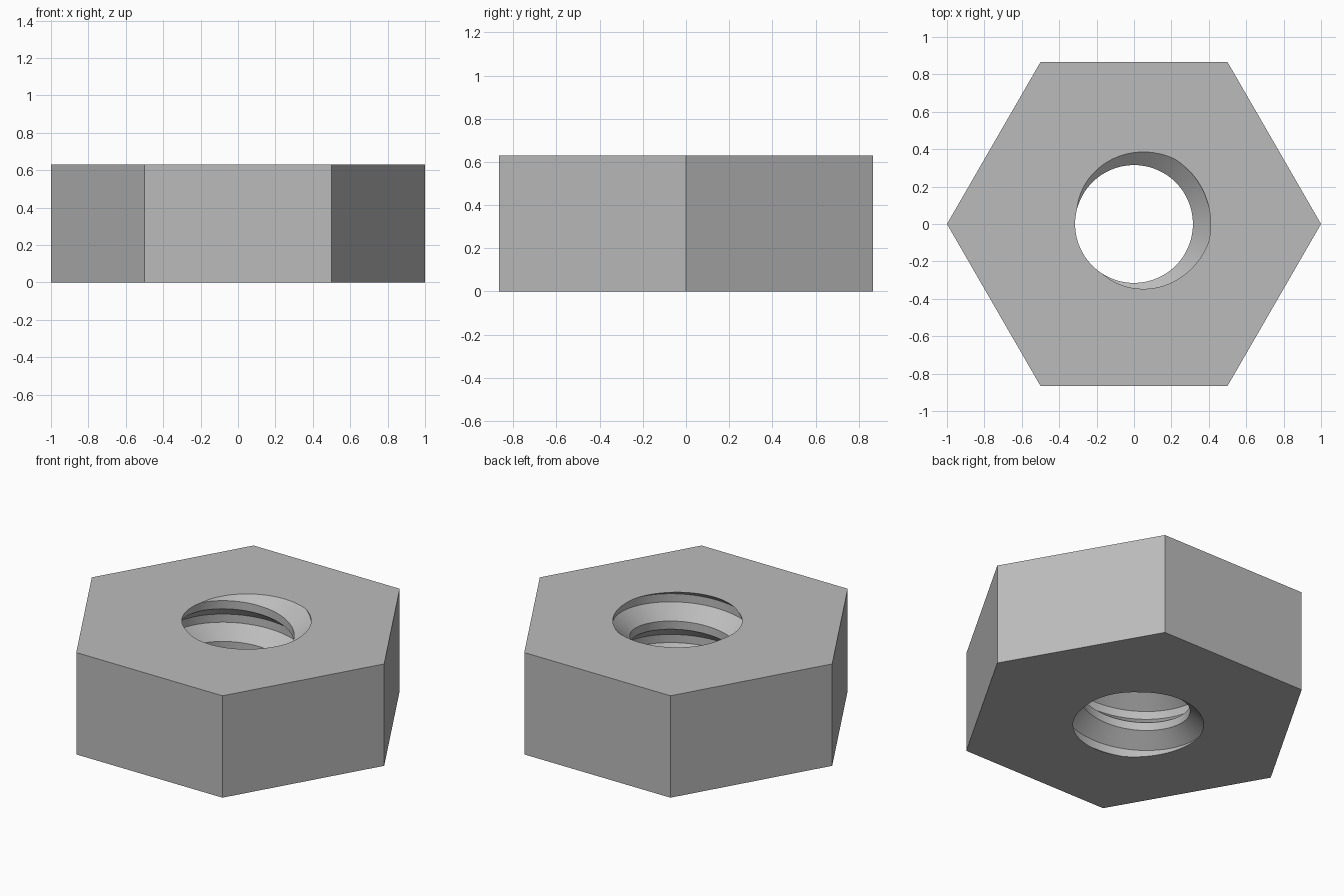
import bpy, bmesh
from math import cos, sin, pi, radians
from mathutils import Vector

cube = bpy.data.objects.get("Cube")
if cube:
    bpy.data.objects.remove(cube, do_unlink=True)

HEIGHT = 0.63
PITCH = HEIGHT / 2.5
ROOT, CREST = 0.41, 0.315      # groove and ridge radii of the thread
START = radians(22)            # direction of the groove at the top face
STEPS, TURNS = 96, 6

bm = bmesh.new()

# Helical thread: one pitch of trapezoid profile swept upward, overshooting both faces
profile = [(-0.1, ROOT), (0.1, ROOT), (0.4, CREST), (0.6, CREST), (0.9, ROOT)]
rows = []
for j in range(STEPS * TURNS + 1):
    turn = j / STEPS
    a = START + turn * 2 * pi
    base = HEIGHT + (turn - TURNS + 1) * PITCH
    rows.append([bm.verts.new((r * cos(a), r * sin(a), base + t * PITCH))
                 for t, r in profile])
for lower, upper in zip(rows, rows[1:]):
    for k in range(len(profile) - 1):
        bm.faces.new((lower[k], upper[k], upper[k + 1], lower[k + 1]))
bmesh.ops.remove_doubles(bm, verts=bm.verts[:], dist=1e-5)

# Trim the thread flush with the top and bottom faces
for z, direction in ((0, -1), (HEIGHT, 1)):
    bmesh.ops.bisect_plane(bm, geom=bm.verts[:] + bm.edges[:] + bm.faces[:], dist=1e-6,
                           plane_co=(0, 0, z), plane_no=(0, 0, direction),
                           clear_outer=True)

# Six outer sides
rings = [[bm.verts.new((cos(i * pi / 3), sin(i * pi / 3), z)) for i in range(6)]
         for z in (0, HEIGHT)]
for i in range(6):
    n = (i + 1) % 6
    bm.faces.new((rings[0][i], rings[0][n], rings[1][n], rings[1][i]))

# Top and bottom faces between the hexagon and the hole
for z, direction in ((0, -1), (HEIGHT, 1)):
    rim = [e for e in bm.edges if e.is_boundary
           and all(abs(v.co.z - z) < 1e-4 for v in e.verts)]
    bmesh.ops.triangle_fill(bm, edges=rim, use_beauty=True,
                            normal=Vector((0, 0, direction)))
bmesh.ops.recalc_face_normals(bm, faces=bm.faces[:])

mesh = bpy.data.meshes.new("hex_nut")
bm.to_mesh(mesh)
bm.free()
nut = bpy.data.objects.new("hex_nut", mesh)
bpy.context.collection.objects.link(nut)

# Plain grey metal
grey = bpy.data.materials.new("grey_metal")
grey.use_nodes = True
colour = (0.5, 0.5, 0.5, 1)
grey.diffuse_color = colour
grey.node_tree.nodes["Principled BSDF"].inputs["Base Color"].default_value = colour
mesh.materials.append(grey)

# Round thread surfaces with crisp edges
bpy.ops.object.select_all(action='DESELECT')
nut.select_set(True)
bpy.context.view_layer.objects.active = nut
bpy.ops.object.shade_smooth_by_angle(angle=radians(25))
